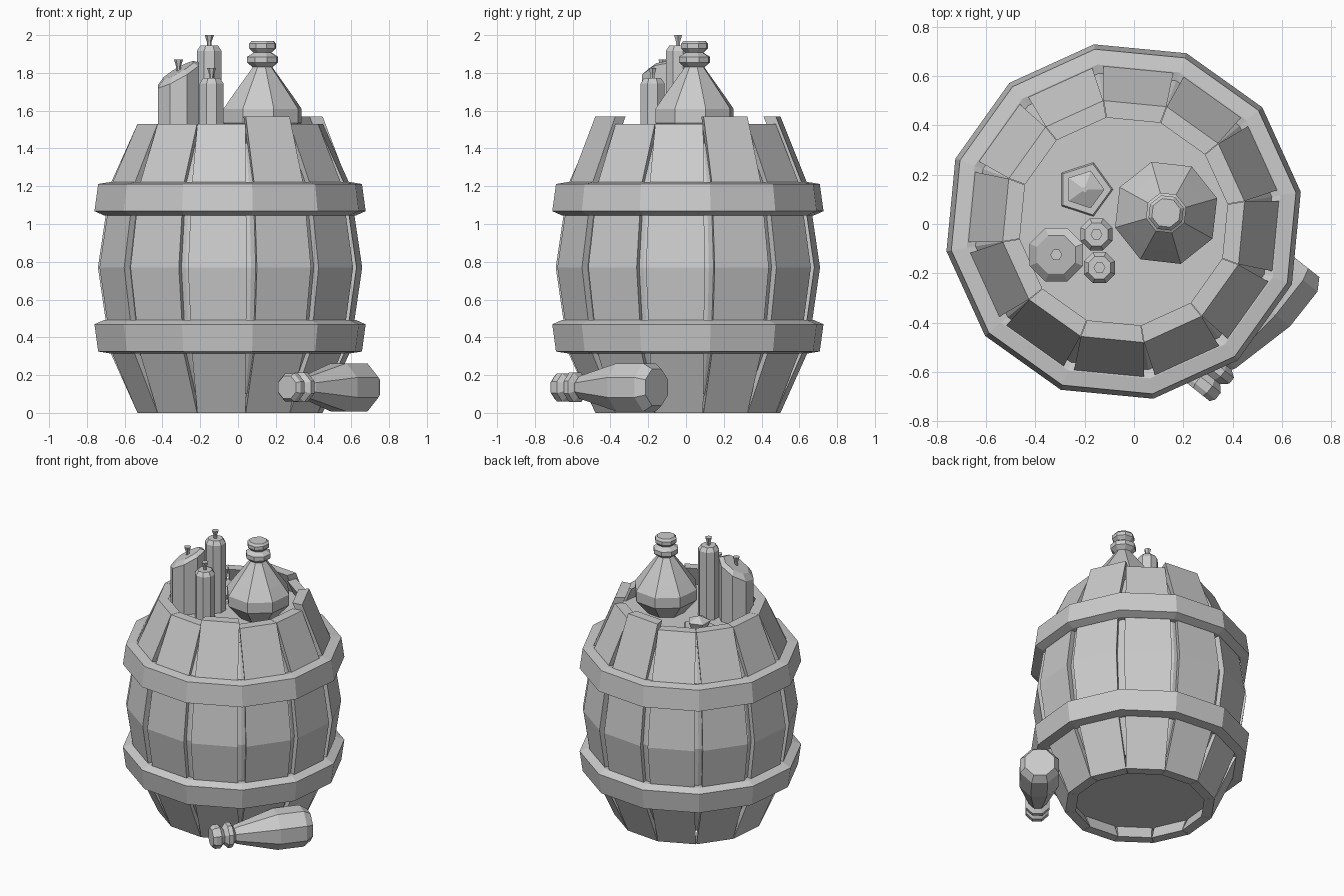
import bpy, bmesh, math
from mathutils import Vector

if "Cube" in bpy.data.objects:
    bpy.data.objects.remove(bpy.data.objects["Cube"])

CX, CY, TURN = -0.042, 0.01, math.radians(9.5)   # barrel axis and corner angle
LID_Z = 1.43


def finish(bm, name):
    bmesh.ops.recalc_face_normals(bm, faces=bm.faces)
    me = bpy.data.meshes.new(name)
    bm.to_mesh(me)
    bm.free()
    ob = bpy.data.objects.new(name, me)
    bpy.context.collection.objects.link(ob)
    return ob


def lathe(name, profile, sides, loc=(0, 0, 0), turn=0.0, ring=False):
    """Revolve (radius, height) points; capped ends, or a closed ring section."""
    bm = bmesh.new()
    rows = []
    for r, z in profile:
        rows.append([bm.verts.new((r * math.cos(turn + i * math.tau / sides),
                                   r * math.sin(turn + i * math.tau / sides), z))
                     for i in range(sides)])
    pairs = list(zip(rows, rows[1:]))
    if ring:
        pairs.append((rows[-1], rows[0]))
    else:
        bm.faces.new(rows[0])
        bm.faces.new(rows[-1])
    for a, b in pairs:
        for i in range(sides):
            j = (i + 1) % sides
            bm.faces.new((a[i], a[j], b[j], b[i]))
    ob = finish(bm, name)
    ob.location = loc
    return ob


# Staves: flat tapered planks, gaps closing at both ends
def stave(index, top):
    ang = TURN + math.radians(15 + 30 * index)
    out = Vector((math.cos(ang), math.sin(ang), 0))
    side = Vector((-out.y, out.x, 0))
    bm = bmesh.new()
    rows = []
    for r, z, gap in [(0.497, 0, 0.001), (0.645, 0.32, 0.024), (0.712, 0.77, 0.027),
                      (0.645, 1.21, 0.024), (0.497, top, 0.001)]:
        row = []
        for rad, s in ((r, -1), (r, 1), (r - 0.07, 1), (r - 0.07, -1)):
            half = rad * math.sin(math.radians(15)) - gap
            p = out * rad * math.cos(math.radians(15)) + side * s * half
            row.append(bm.verts.new((p.x, p.y, z)))
        rows.append(row)
    bm.faces.new(rows[0])
    bm.faces.new(rows[-1])
    for a, b in zip(rows, rows[1:]):
        for i in range(4):
            j = (i + 1) % 4
            bm.faces.new((a[i], a[j], b[j], b[i]))
    finish(bm, f"stave_{index + 1}").location = (CX, CY, 0)


for k in range(12):
    stave(k, 1.57 if k in (0, 2, 9) else 1.53)

# Barrel core: recessed lid and bottom, dark backing of the gaps
lathe("barrel_core", [(0.50, 0.1), (0.61, 0.32), (0.672, 0.77), (0.61, 1.21), (0.50, LID_Z)],
      12, (CX, CY, 0), TURN)

# Hoops, mirrored about mid-height
hoop = [(0.60, 1.05), (0.675, 1.045), (0.728, 1.068), (0.708, 1.212), (0.645, 1.222), (0.60, 1.21)]
lathe("upper_hoop", hoop, 12, (CX, CY, 0), TURN, ring=True)
lathe("lower_hoop", [(r, 1.537 - z) for r, z in hoop], 12, (CX, CY, 0), TURN, ring=True)

# Standing round flask
lathe("round_flask", [(0.125, 0), (0.215, 0.105), (0.215, 0.18), (0.165, 0.25), (0.065, 0.385),
                      (0.055, 0.40), (0.085, 0.425), (0.085, 0.455), (0.05, 0.477),
                      (0.074, 0.50), (0.074, 0.525), (0.06, 0.54)],
      8, (0.13, 0.045, LID_Z), math.radians(16))

# Bottle lying on the ground
bottle = lathe("lying_bottle", [(0.105, 0), (0.138, 0.05), (0.138, 0.23), (0.065, 0.50), (0.055, 0.515),
                                (0.085, 0.535), (0.085, 0.565), (0.055, 0.59),
                                (0.08, 0.615), (0.08, 0.65), (0.065, 0.67)],
               8, (0.675, -0.155, 0.135), math.radians(22.5))
bottle.rotation_euler = Vector((-0.62, -0.785, 0)).to_track_quat('Z', 'Y').to_euler()


# Candles with chamfered tops and flared wicks
def candle(name, x, y, r, top, slant=0.0):
    h = top - LID_Z
    ob = lathe(name, [(r, 0), (r, h - 0.028), (r * 0.72, h)], 8, (x, y, LID_Z), math.radians(22.5))
    for v in ob.data.vertices:
        if v.co.z > 0.1:
            v.co.z += slant * (v.co.x + 0.35 * v.co.y)
    lathe(name + "_wick", [(0.010, -0.02), (0.013, 0.02), (0.024, 0.055)], 6, (x, y, top))


candle("tall_candle", -0.152, -0.042, 0.07, 1.945)
candle("short_candle", -0.14, -0.177, 0.068, 1.772)
candle("thick_candle", -0.315, -0.125, 0.117, 1.815, 0.55)

# Wax puddle with a stub on the lid
lathe("wax_puddle", [(0.115, 0), (0.108, 0.012)], 5, (-0.2, 0.14, LID_Z))
lathe("wax_stub", [(0.06, 0), (0.08, 0.04), (0.012, 0.07)], 5, (-0.2, 0.14, LID_Z + 0.01))
